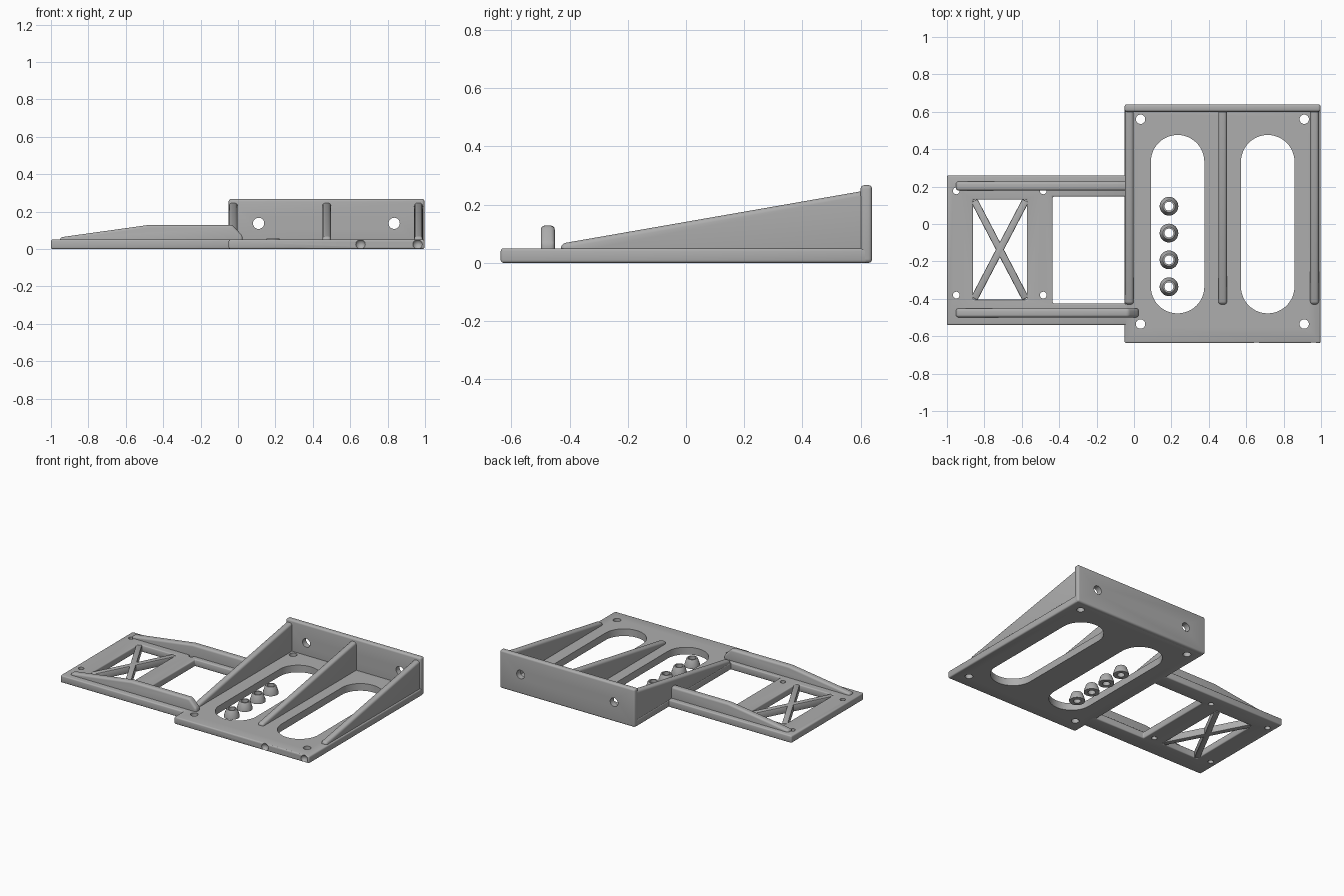
import bpy, bmesh, math
from mathutils import Matrix, Vector

cube = bpy.data.objects.get("Cube")
if cube:
    bpy.data.objects.remove(cube, do_unlink=True)

GREY = (0.42, 0.42, 0.42, 1)
grey = bpy.data.materials.new("plain_grey")
grey.use_nodes = True
grey.diffuse_color = GREY
grey.node_tree.nodes["Principled BSDF"].inputs["Base Color"].default_value = GREY


def make(name, bm):
    bmesh.ops.recalc_face_normals(bm, faces=bm.faces)
    mesh = bpy.data.meshes.new(name)
    bm.to_mesh(mesh)
    bm.free()
    mesh.materials.append(grey)
    obj = bpy.data.objects.new(name, mesh)
    bpy.context.collection.objects.link(obj)
    return obj


def box(name, x, y, z):
    bm = bmesh.new()
    bmesh.ops.create_cube(bm, size=1)
    for v in bm.verts:
        v.co = [(a[0] + a[1]) / 2 + c * (a[1] - a[0]) for a, c in zip((x, y, z), v.co)]
    return make(name, bm)


def prism(name, points, depth):
    """Extrude a closed loop of 3D points along the depth vector."""
    bm = bmesh.new()
    face = bm.faces.new([bm.verts.new(p) for p in points])
    out = bmesh.ops.extrude_face_region(bm, geom=[face])
    moved = [g for g in out["geom"] if isinstance(g, bmesh.types.BMVert)]
    bmesh.ops.translate(bm, verts=moved, vec=depth)
    return make(name, bm)


def drill(x, y, r):
    return slot(x, y, y, r)


def slot(x, y0, y1, r, n=24):
    pts = []
    for cy, start in ((y1, 0), (y0, math.pi)):
        for i in range(n + 1):
            if y0 == y1 and i == n:
                continue
            a = start + math.pi * i / n
            pts.append((x + r * math.cos(a), cy + r * math.sin(a), -0.1))
    return prism("slot_cutter", pts, (0, 0, 0.3))


def apply(obj, mod):
    bpy.ops.object.select_all(action="DESELECT")
    bpy.context.view_layer.objects.active = obj
    obj.select_set(True)
    bpy.ops.object.modifier_apply(modifier=mod.name)


def cut(obj, cutters):
    for c in cutters:
        mod = obj.modifiers.new("cut", "BOOLEAN")
        mod.operation = "DIFFERENCE"
        mod.solver = "EXACT"
        mod.object = c
        apply(obj, mod)
        bpy.data.objects.remove(c, do_unlink=True)


def bevel(obj, width, segments=4):
    mod = obj.modifiers.new("round", "BEVEL")
    mod.width = width
    mod.segments = segments
    mod.limit_method = "ANGLE"
    mod.angle_limit = math.radians(40)
    apply(obj, mod)


def smooth(obj):
    bpy.ops.object.select_all(action="DESELECT")
    bpy.context.view_layer.objects.active = obj
    obj.select_set(True)
    bpy.ops.object.shade_smooth_by_angle(angle=math.radians(35))


T = 0.05  # plate thickness

# Main plate with two long slots, corner holes and front edge notches
plate = box("main_plate", (-0.05, 0.997), (-0.637, 0.625), (0, T))
bevel(plate, 0.009, 3)
cut(plate, [slot(x, -0.335, 0.333, 0.143) for x in (0.233, 0.715)])
cut(plate, [drill(x, y, 0.025) for x in (0.035, 0.91) for y in (-0.535, 0.56)])
for x in (0.655, 0.96):
    bm = bmesh.new()
    bmesh.ops.create_uvsphere(bm, u_segments=24, v_segments=12, radius=0.027,
                              matrix=Matrix.Translation((x, -0.645, T / 2)))
    cut(plate, [make("notch_cutter", bm)])

# Upright back wall with two mounting holes
wall = box("back_wall", (-0.05, 0.997), (0.6, 0.64), (0, 0.267))
bevel(wall, 0.013)
for x in (0.11, 0.835):
    bm = bmesh.new()
    bmesh.ops.create_cone(bm, cap_ends=True, segments=32, radius1=0.03, radius2=0.03, depth=0.2,
                          matrix=Matrix.Translation((x, 0.62, 0.137)) @ Matrix.Rotation(math.pi / 2, 4, "X"))
    cut(wall, [make("wall_drill", bm)])

# Sloping gussets that brace the wall
gussets = []
for name, x in (("right", -0.025), ("middle", 0.474), ("left", 0.965)):
    side = [(-0.43, 0.015), (0.62, 0.015), (0.62, 0.249), (-0.43, 0.066)]
    g = prism(name + "_gusset", [(x - 0.023, y, z) for y, z in side], (0.046, 0, 0))
    bevel(g, 0.016)
    gussets.append(g)

# Side tray: frame with a braced window and an open bay next to the plate
tray = box("side_tray", (-1, -0.02), (-0.54, 0.26), (0, T))
cut(tray, [box("window_cutter", (-0.86, -0.573), (-0.405, 0.13), (-0.1, 0.2)),
           box("bay_cutter", (-0.435, 0.1), (-0.425, 0.147), (-0.1, 0.2))])
bevel(tray, 0.008, 3)
cut(tray, [drill(x, y, 0.018) for x in (-0.95, -0.485) for y in (-0.38, 0.177)])

# Diagonal braces crossing the window
braces = []
for name, s in (("rising", 1), ("falling", -1)):
    mid = Vector((-0.717, -0.137, 0))
    along = Vector((0.137, s * 0.262, 0))
    across = Vector((-along.y, along.x, 0)).normalized() * 0.019
    pts = [mid + along + across, mid - along + across, mid - along - across, mid + along - across]
    b = prism(name + "_brace", pts, (0, 0, T))
    bevel(b, 0.006, 2)
    braces.append(b)

# Tapered ribs stiffening the tray
ribs = []
for name, y, end in (("front_rib", -0.475, [(-0.03, 0.128), (0.025, 0.07), (0.025, 0.015)]),
                     ("back_rib", 0.203, [(-0.03, 0.128), (-0.03, 0.015)])):
    side = [(-0.952, 0.015), (-0.952, 0.062), (-0.48, 0.128)] + end
    r = prism(name, [(x, y - 0.024, z) for x, z in side], (0, 0.048, 0))
    bevel(r, 0.014)
    ribs.append(r)

# Row of loose conical spacers in the first slot
spacers = []
profile = [(0.024, 0), (0.05, 0), (0.05, 0.01), (0.037, 0.05), (0.033, 0.056), (0.024, 0.056)]
for i in range(4):
    bm = bmesh.new()
    verts = [bm.verts.new((r, 0, z)) for r, z in profile]
    edges = [bm.edges.new((verts[k], verts[k - 1])) for k in range(len(verts))]
    bmesh.ops.spin(bm, geom=verts + edges, axis=(0, 0, 1), cent=(0, 0, 0),
                   angle=math.tau, steps=32, use_merge=True)
    bmesh.ops.remove_doubles(bm, verts=bm.verts, dist=0.0001)
    s = make("spacer_%d" % (i + 1), bm)
    s.location = (0.187, 0.095 - 0.1435 * i, 0)
    spacers.append(s)

for obj in [plate, wall, tray] + gussets + braces + ribs + spacers:
    smooth(obj)
